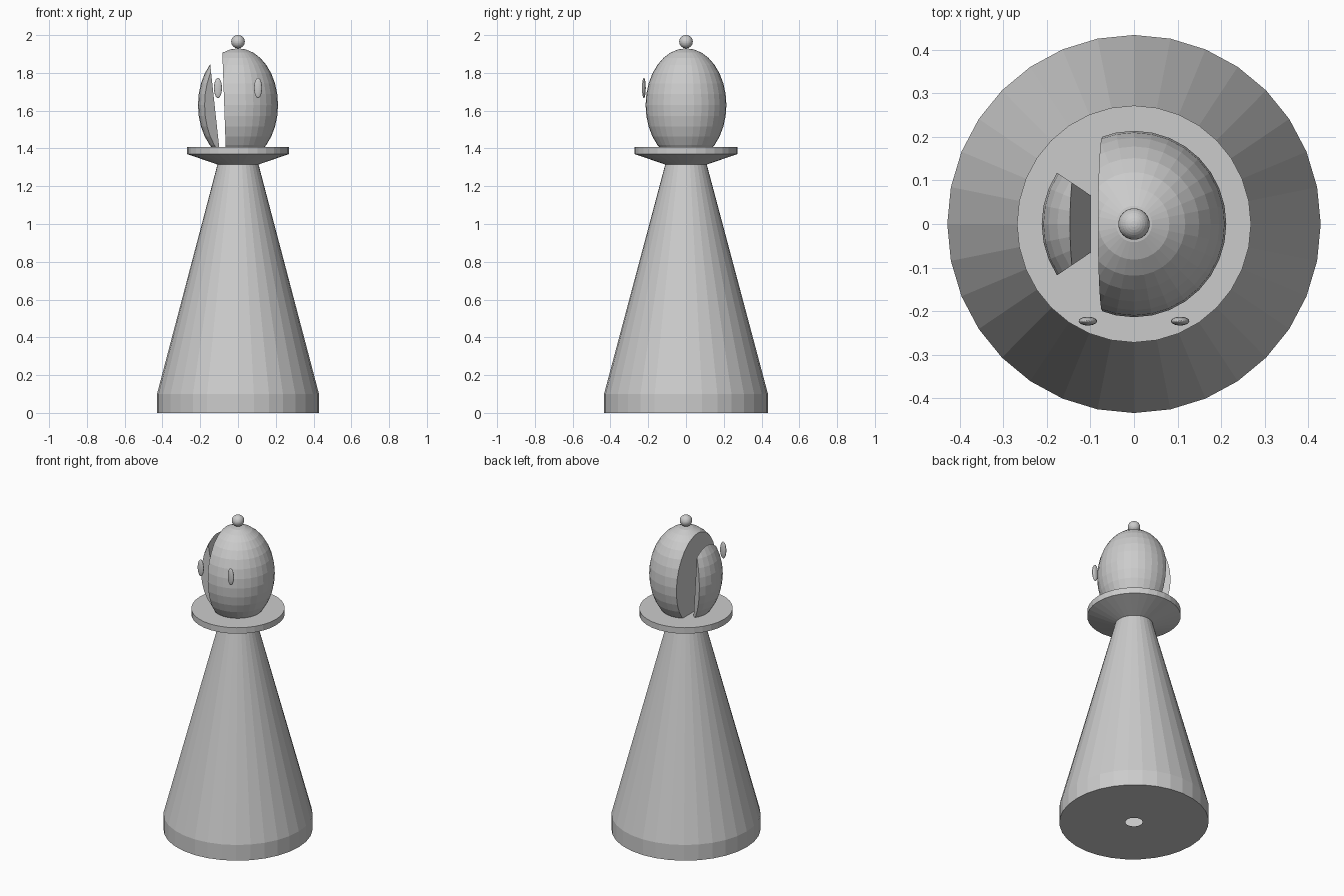
import bpy, bmesh, math
from mathutils import Matrix, Vector

if "Cube" in bpy.data.objects:
    bpy.data.objects.remove(bpy.data.objects["Cube"])

grey = bpy.data.materials.new("light_grey")
grey.diffuse_color = (0.6, 0.6, 0.6, 1)
grey.use_nodes = True
grey.node_tree.nodes["Principled BSDF"].inputs["Base Color"].default_value = grey.diffuse_color


def finish(bm, name):
    bmesh.ops.recalc_face_normals(bm, faces=bm.faces)
    mesh = bpy.data.meshes.new(name)
    bm.to_mesh(mesh)
    bm.free()
    mesh.materials.append(grey)
    ob = bpy.data.objects.new(name, mesh)
    bpy.context.collection.objects.link(ob)
    return ob


def ellipsoid(centre, radii, u=32, v=16):
    bm = bmesh.new()
    m = Matrix.Translation(centre) @ Matrix.Diagonal((*radii, 1))
    bmesh.ops.create_uvsphere(bm, u_segments=u, v_segments=v, radius=1, matrix=m)
    return bm


def slice_off(bm, point, normal):
    """Remove everything on the normal side and cap the cut."""
    bmesh.ops.bisect_plane(bm, geom=bm.verts[:] + bm.edges[:] + bm.faces[:], dist=1e-6,
                           plane_co=Vector(point), plane_no=Vector(normal).normalized(),
                           clear_outer=True)
    rim = [e for e in bm.edges if e.is_boundary]
    bmesh.ops.holes_fill(bm, edges=rim, sides=0)


# Body: lathed hollow cone with a foot, a collar and a small hole underneath
profile = [(0.05, 0), (0.434, 0), (0.434, 0.1), (0.11, 1.315), (0.272, 1.37), (0.272, 1.408)]
N = 32
bm = bmesh.new()
rings = [[bm.verts.new((0.988 * r * math.cos(2 * math.pi * i / N),
                        r * math.sin(2 * math.pi * i / N), z)) for i in range(N)]
         for r, z in profile]
for a, b in zip(rings, rings[1:]):
    for i in range(N):
        j = (i + 1) % N
        bm.faces.new((a[i], a[j], b[j], b[i]))
bm.faces.new(rings[-1])
finish(bm, "body")

# Head: egg cut by a slot into a main part and a side sliver
HEAD = ((0, 0, 1.63), (0.212, 0.214, 0.3))
bm = ellipsoid(*HEAD)
slice_off(bm, (-0.083, 0, 1.91), (-0.505, 0, -0.018))
finish(bm, "head_main")

bm = ellipsoid(*HEAD)
slice_off(bm, (-0.1, 0, 1.41), (0.435, 0, 0.047))
for s in (-1, 1):
    slice_off(bm, (-0.177, s * 0.118, 1.63), (0.052, s * 0.077, 0))
finish(bm, "head_sliver")

# Knob on top
finish(ellipsoid((0, 0, 1.965), (0.036, 0.036, 0.035)), "top_knob")

# Eyes: flattened eggs in front of the head
for s, side in ((-1, "left"), (1, "right")):
    finish(ellipsoid((s * 0.106, -0.223, 1.72), (0.021, 0.01, 0.053)), side + "_eye")
